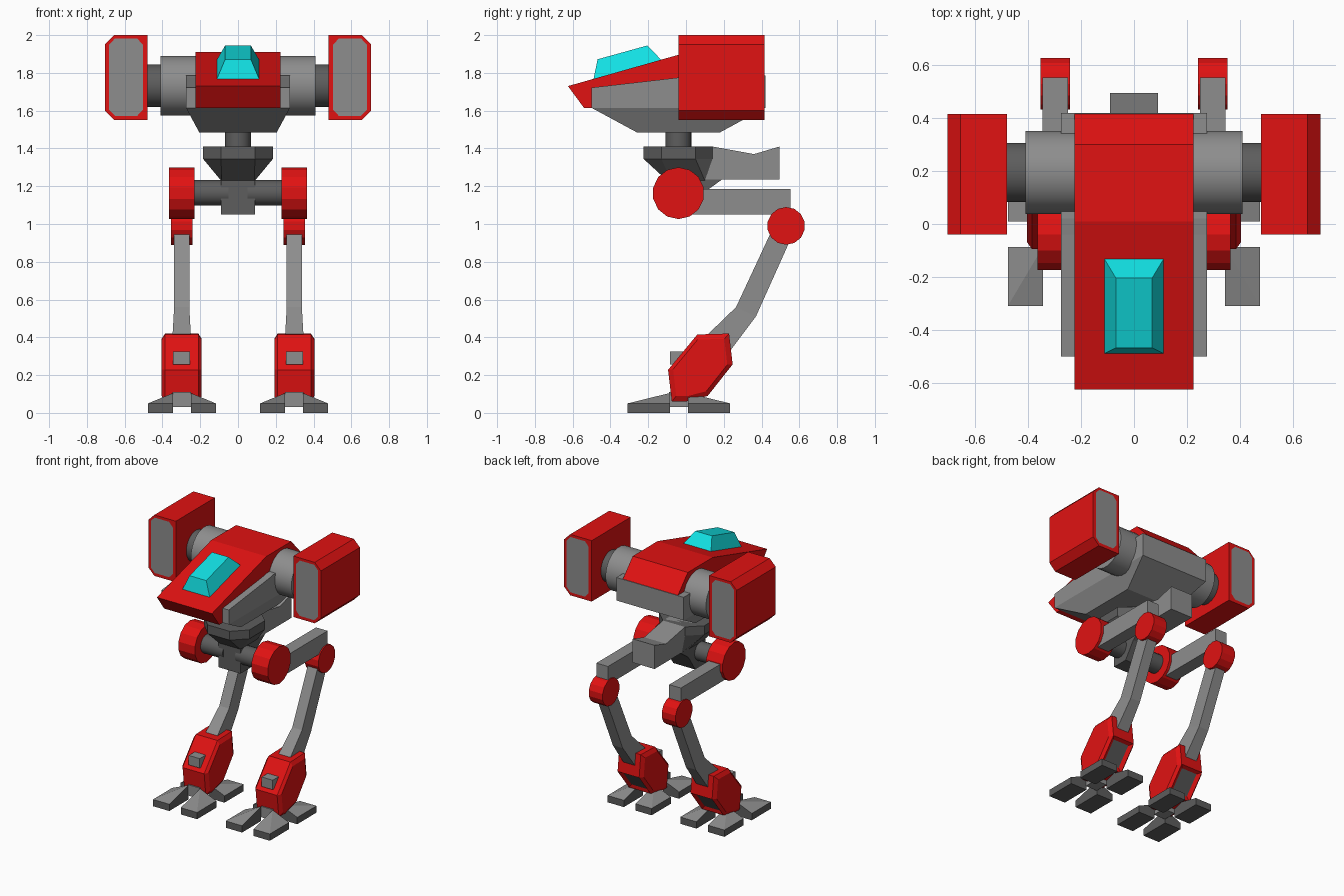
import bpy, bmesh, math
from mathutils import Vector, Matrix

if "Cube" in bpy.data.objects:
    bpy.data.objects.remove(bpy.data.objects["Cube"])


def material(name, rgb):
    m = bpy.data.materials.new(name)
    m.diffuse_color = (*rgb, 1)
    m.use_nodes = True
    m.node_tree.nodes["Principled BSDF"].inputs["Base Color"].default_value = m.diffuse_color
    return m


RED, GREY, DARK, CYAN = range(4)
MATS = [material("red paint", (0.75, 0.006, 0.006)),
        material("grey metal", (0.27, 0.27, 0.27)),
        material("dark metal", (0.11, 0.11, 0.11)),
        material("cyan glass", (0.006, 0.74, 0.76))]


def finish(name, bm, mat, mirror=False, smooth=False, rule=None):
    """Turn a bmesh into an object; rule(face) may pick another material."""
    bmesh.ops.recalc_face_normals(bm, faces=bm.faces)
    bm.normal_update()
    for f in bm.faces:
        f.material_index = mat
    if rule:
        rule(bm)
    me = bpy.data.meshes.new(name)
    for m in MATS:
        me.materials.append(m)
    bm.to_mesh(me)
    bm.free()
    if smooth:
        me.polygons.foreach_set("use_smooth", [True] * len(me.polygons))
        me.set_sharp_from_angle(angle=math.radians(35))
    ob = bpy.data.objects.new(name, me)
    bpy.context.collection.objects.link(ob)
    if mirror:
        ob.modifiers.new("mirror", 'MIRROR').use_mirror_merge = False
    return ob


def loft(name, rings, mat, **kw):
    """Skin a stack of equal-length rings and cap both ends."""
    bm = bmesh.new()
    vs = [[bm.verts.new(p) for p in r] for r in rings]
    n = len(vs[0])
    for a, b in zip(vs, vs[1:]):
        for i in range(n):
            j = (i + 1) % n
            bm.faces.new((a[i], a[j], b[j], b[i]))
    bm.faces.new(vs[0])
    bm.faces.new(vs[-1])
    return finish(name, bm, mat, **kw)


def side_prism(name, profile, x0, x1, mat, **kw):
    """Extrude a (y, z) side profile across x."""
    return loft(name, [[(x, y, z) for y, z in profile] for x in (x0, x1)], mat, **kw)


def box(name, x, y, z, mat, **kw):
    return side_prism(name, [(y[0], z[0]), (y[1], z[0]), (y[1], z[1]), (y[0], z[1])],
                      x[0], x[1], mat, **kw)


def x_cylinder(name, x0, x1, y, z, r, n, mat, **kw):
    prof = [(y + r * math.cos((i + .5) * math.tau / n),
             z + r * math.sin((i + .5) * math.tau / n)) for i in range(n)]
    return side_prism(name, prof, x0, x1, mat, **kw)


def rect(x, y0, y1, z0, z1=None):
    """Rectangle ring symmetric in x, with z0 at the front and z1 at the back."""
    z1 = z0 if z1 is None else z1
    return [(-x, y0, z0), (x, y0, z0), (x, y1, z1), (-x, y1, z1)]


# Body: red top shell, grey lower hull, glass canopy
side_prism("top_shell", [(-.625, 1.73), (-.54, 1.615), (.40, 1.615), (.42, 1.78),
                         (.30, 1.91), (.01, 1.91)], -.225, .225, RED)
hull_top = [(-.5, 1.722), (-.04, 1.775), (.02, 1.785), (.42, 1.785), (.42, 1.615), (-.5, 1.615)]
side_prism("hull_sides", hull_top, -.275, .275, GREY)
loft("hull_belly", [rect(.205, -.26, .18, 1.485), rect(.275, -.5, .42, 1.615)], GREY)
loft("canopy", [rect(.113, -.49, -.13, 1.765, 1.868),
                rect(.068, -.468, -.205, 1.872, 1.945)], CYAN)

# Shoulder axles and pods
x_cylinder("shoulder_drum", .2, .41, .195, 1.732, .158, 24, GREY, mirror=True, smooth=True)
x_cylinder("shoulder_axle", .4, .49, .195, 1.732, .113, 24, DARK, mirror=True, smooth=True)


def pod_panels(bm):
    # grey octagonal panels let into the front and back ends
    for y, d in ((-.042, -.002), (.417, .002)):
        pts = [(.533, 1.573), (.652, 1.573), (.683, 1.606), (.683, 1.948),
               (.652, 1.982), (.533, 1.982), (.503, 1.948), (.503, 1.606)]
        f = bm.faces.new([bm.verts.new((px, y, pz)) for px, pz in pts])
        f.normal_update()
        if f.normal.y * d < 0:
            f.normal_flip()
        f.material_index = GREY


pod = [(.48, 1.55), (.655, 1.55), (.705, 1.6), (.705, 1.95), (.655, 2.0), (.48, 2.0)]
loft("shoulder_pod", [[(x, y, z) for x, z in pod] for y in (-.04, .415)], RED,
     mirror=True, rule=pod_panels)

# Neck, pelvis and tail
bm = bmesh.new()
bmesh.ops.create_cone(bm, cap_ends=True, segments=16, radius1=.068, radius2=.068, depth=.12,
                      matrix=Matrix.Translation((0, -.04, 1.45)))
finish("neck", bm, DARK, smooth=True)


def waist_ring(half, z):
    return [(x, y, z) for x, y in half] + [(-x, y, z) for x, y in reversed(half)]


wide = [(.09, -.225), (.185, -.13), (.185, .05), (.09, .14)]
slim = [(.086, -.10), (.09, -.08), (.09, .10), (.088, .18)]
loft("pelvis", [waist_ring(slim, 1.23), waist_ring(wide, 1.345), waist_ring(wide, 1.41)], DARK)
side_prism("tail", [(.05, 1.41), (.14, 1.41), (.36, 1.37), (.495, 1.41),
                    (.495, 1.235), (.05, 1.235)], -.09, .09, GREY)
side_prism("hip_block", [(-.1, 1.235), (.19, 1.235), (.10, 1.17), (.02, 1.05), (-.1, 1.05)],
           -.09, .09, DARK)

# Legs
x_cylinder("hip_axle", .05, .24, -.04, 1.165, .068, 16, DARK, mirror=True, smooth=True)
x_cylinder("hip_disc", .23, .365, -.04, 1.163, .137, 14, RED, mirror=True)
box("thigh", (.25, .345), (-.02, .553), (1.05, 1.185), GREY, mirror=True)
x_cylinder("knee_disc", .242, .354, .53, .99, .1, 14, RED, mirror=True)


def shin_ring(half, front, back):
    c = .298
    return [(c - half, *front), (c + half, *front), (c + half, *back), (c - half, *back)]


loft("shin", [shin_ring(.04, (.47, 1.0), (.59, 1.0)),
              shin_ring(.04, (.265, .56), (.37, .51)),
              shin_ring(.048, (.12, .42), (.235, .33)),
              shin_ring(.048, (-.03, .17), (.08, .12))], GREY, mirror=True)


def armour_back(bm):
    # recessed dark slot low on the back
    f = max(bm.faces, key=lambda f: f.normal.dot(Vector((0, .77, -.64))) * f.calc_area())
    bmesh.ops.inset_individual(bm, faces=[f], thickness=.035, depth=-.015)
    f.material_index = DARK


guard = [(-.095, .228), (.06, .415), (.228, .42), (.247, .257), (.115, .09), (0, .06), (-.075, .06)]
gy, gz = .07, .245


def guard_ring(dx, s):
    return [(.298 + dx, gy + (y - gy) * s, gz + (z - gz) * s) for y, z in guard]


loft("shin_guard", [guard_ring(-.106, .84), guard_ring(-.088, 1),
                    guard_ring(.088, 1), guard_ring(.106, .84)], RED,
     mirror=True, rule=armour_back)
box("guard_stud", (.253, .343), (-.085, .02), (.255, .325), GREY, mirror=True)

# Feet: a raised ankle with four wedge toes
box("ankle", (.25, .346), (-.09, .012), (.03, .11), GREY, mirror=True)


def toe_tops(bm):
    for f in bm.faces:
        if f.normal.z > .3:
            f.material_index = GREY


for sx, side in ((-1, "inner"), (1, "outer")):
    for sy, end in ((-1, "front"), (1, "back")):
        bm = bmesh.new()
        for u in (.047, .18):
            for v in (.048, .272):
                top = .105 if u < .1 and v < .1 else .05
                for z in (0, top):
                    bm.verts.new((.297 + sx * u, -.038 + sy * v, z))
        bmesh.ops.convex_hull(bm, input=bm.verts)
        bmesh.ops.dissolve_limit(bm, angle_limit=.01, verts=bm.verts, edges=bm.edges)
        finish(f"{end}_{side}_toe", bm, DARK, mirror=True, rule=toe_tops)
